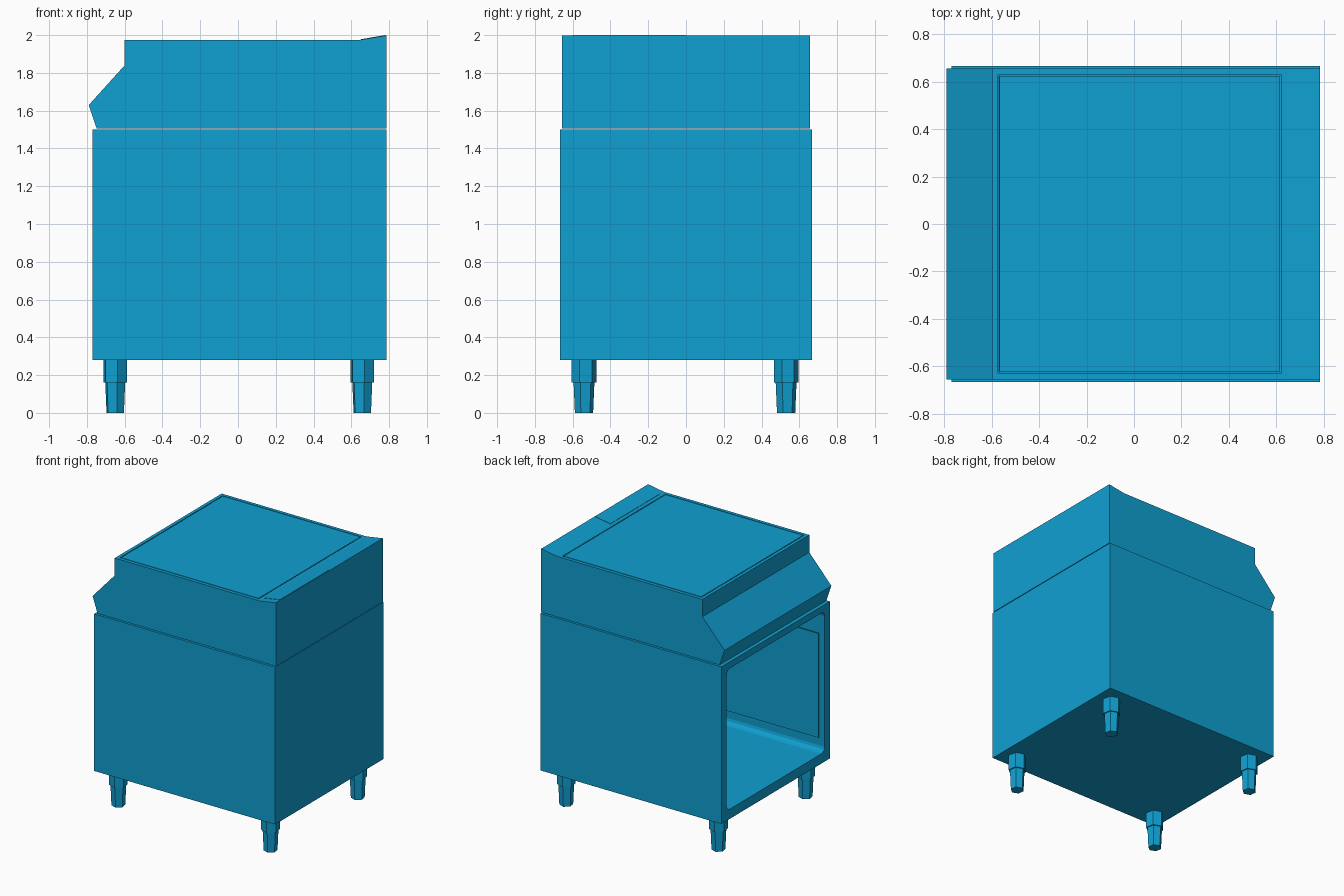
import bpy, bmesh, math
from mathutils import Vector, Matrix

cube = bpy.data.objects.get("Cube")
if cube:
    bpy.data.objects.remove(cube, do_unlink=True)

blue = bpy.data.materials.new("bright_blue")
blue.use_nodes = True
COLOUR = (0.005, 0.35, 0.64, 1)
blue.diffuse_color = COLOUR
blue.node_tree.nodes["Principled BSDF"].inputs["Base Color"].default_value = COLOUR


def finish(bm, name):
    bmesh.ops.recalc_face_normals(bm, faces=bm.faces)
    mesh = bpy.data.meshes.new(name)
    bm.to_mesh(mesh)
    bm.free()
    mesh.materials.append(blue)
    obj = bpy.data.objects.new(name, mesh)
    bpy.context.collection.objects.link(obj)
    return obj


def box(lo, hi):
    bm = bmesh.new()
    bmesh.ops.create_cube(bm, size=1)
    lo, hi = Vector(lo), Vector(hi)
    for v in bm.verts:
        v.co = (lo + hi) / 2 + v.co * (hi - lo)
    return bm


def extrude_profile(points, y0, y1):
    """Prism with an x-z outline running along y."""
    bm = bmesh.new()
    face = bm.faces.new([bm.verts.new((x, y0, z)) for x, z in points])
    out = bmesh.ops.extrude_face_region(bm, geom=[face])
    moved = [g for g in out["geom"] if isinstance(g, bmesh.types.BMVert)]
    bmesh.ops.translate(bm, verts=moved, vec=(0, y1 - y0, 0))
    bmesh.ops.recalc_face_normals(bm, faces=bm.faces)
    return bm


# Cabinet with an open, round-cornered compartment
bm = box((-0.77, -0.666, 0.28), (0.785, 0.666, 1.5))
bm.normal_update()
opening = min(bm.faces, key=lambda f: f.calc_center_median().x)
bmesh.ops.inset_region(bm, faces=[opening], thickness=0.09)
for v in opening.verts:
    v.co.z += 0.012
out = bmesh.ops.extrude_face_region(bm, geom=[opening])
inner = [g for g in out["geom"] if isinstance(g, bmesh.types.BMVert)]
bmesh.ops.translate(bm, verts=inner, vec=(1.45, 0, 0))
if opening.is_valid:
    bmesh.ops.delete(bm, geom=[opening], context="FACES_ONLY")
corners = [e for e in bm.edges if sum(v in inner for v in e.verts) == 1]
bmesh.ops.bevel(bm, geom=corners, offset=0.04, segments=3, profile=0.5, affect="EDGES")
finish(bm, "cabinet")

# Thin liners on the compartment side walls
for name, s in (("left_liner", 1), ("right_liner", -1)):
    ys = sorted((s * 0.568, s * 0.577))
    finish(box((-0.74, ys[0], 0.47), (0.65, ys[1], 1.28)), name)

# Hood with a sloped control face, raised rear lip and grooved cooking plate
hood = extrude_profile([(-0.748, 1.505), (-0.79, 1.63), (-0.6, 1.84), (-0.6, 1.975),
                        (0.645, 1.975), (0.785, 1.998), (0.785, 1.505)], -0.656, 0.656)
hood.normal_update()
top = max((f for f in hood.faces if f.normal.z > 0.9), key=lambda f: f.calc_area())
for thickness, depth in ((0.036, 0), (0.0005, -0.01), (0.008, 0), (0.0005, 0.01)):
    bmesh.ops.inset_region(hood, faces=[top], thickness=thickness, depth=depth)
finish(hood, "hood")

# Cover on half of the rear lip
finish(extrude_profile([(0.65, 1.974), (0.78, 1.995), (0.78, 2.0), (0.65, 1.978)],
                       -0.6, 0.0), "lip_cover")

# Hexagonal adjustable legs: sleeve above, tapered foot below
def hex_stage(bm, x, y, z0, z1, r0, r1):
    place = Matrix.Translation((x, y, (z0 + z1) / 2)) @ Matrix.Rotation(math.radians(10), 4, "Z")
    bmesh.ops.create_cone(bm, cap_ends=True, segments=6, radius1=r0, radius2=r1,
                          depth=z1 - z0, matrix=place)


for side, x in (("right", -0.65), ("left", 0.658)):
    for end, y in (("front", -0.54), ("back", 0.53)):
        bm = bmesh.new()
        hex_stage(bm, x, y, 0.16, 0.285, 0.066, 0.066)
        hex_stage(bm, x, y, 0.0, 0.16, 0.049, 0.056)
        finish(bm, f"{end}_{side}_leg")
